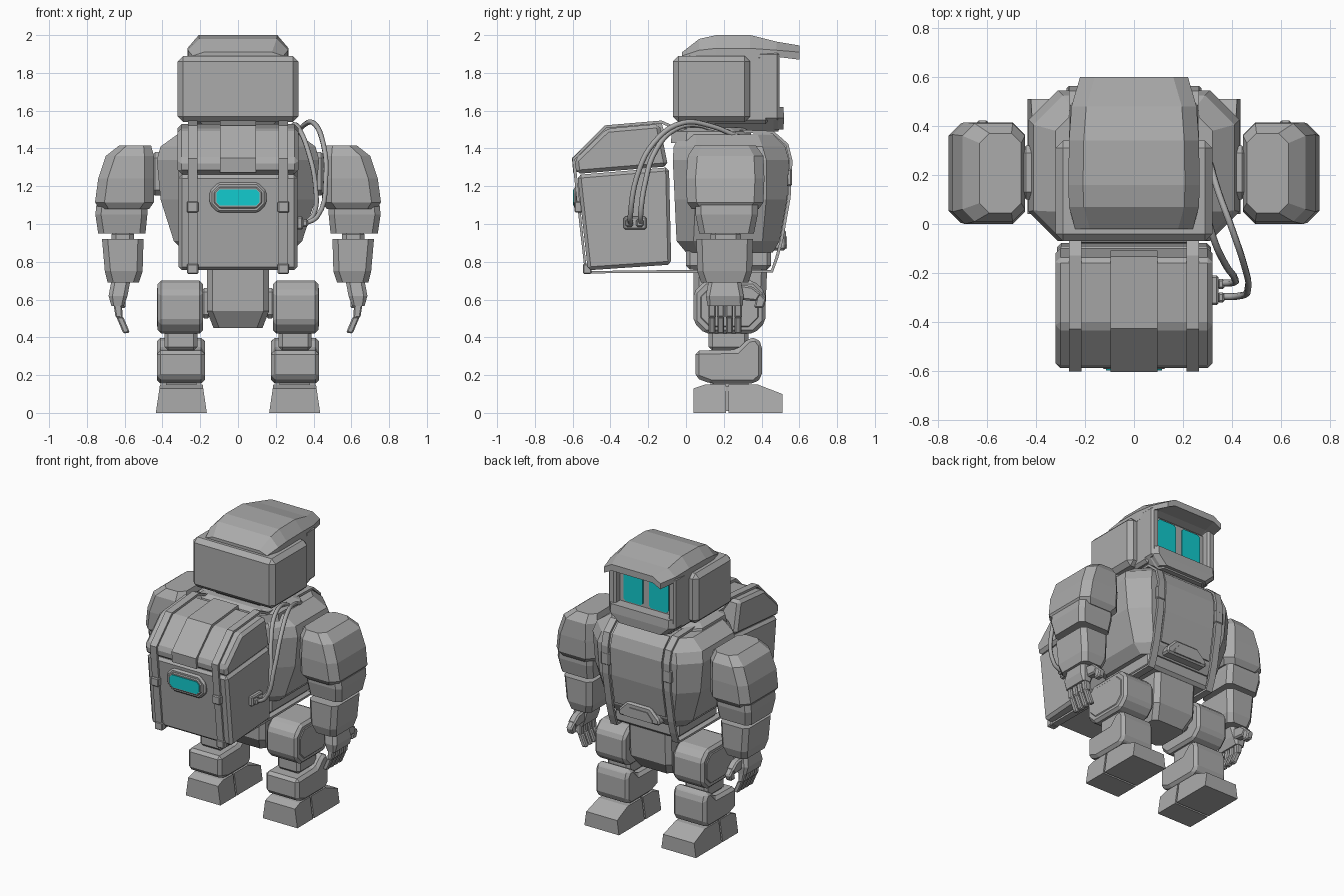
import bpy, bmesh, math
from mathutils import Vector


def material(name, col):
    m = bpy.data.materials.new(name)
    m.diffuse_color = (*col, 1)
    return m


GREY = material("grey_shell", (0.41, 0.41, 0.41))
CYAN = material("cyan_glow", (0.006, 0.60, 0.62))


def finish(name, bm, mat=GREY, bevel=0, mirror=False):
    bmesh.ops.recalc_face_normals(bm, faces=bm.faces)
    if bevel:
        edges = [e for e in bm.edges if e.is_manifold and e.calc_face_angle() > 0.3]
        bmesh.ops.bevel(bm, geom=edges, offset=bevel, segments=1, affect='EDGES', clamp_overlap=True)
    me = bpy.data.meshes.new(name)
    bm.to_mesh(me)
    bm.free()
    me.materials.append(mat)
    ob = bpy.data.objects.new(name, me)
    bpy.context.collection.objects.link(ob)
    if mirror:
        ob.modifiers.new("mirror", 'MIRROR').use_mirror_merge = False
    return ob


def loft(name, rings, **kw):
    bm = bmesh.new()
    rs = [[bm.verts.new(p) for p in r] for r in rings]
    n = len(rs[0])
    for a, b in zip(rs, rs[1:]):
        for i in range(n):
            j = (i + 1) % n
            bm.faces.new((a[i], a[j], b[j], b[i]))
    bm.faces.new(rs[0])
    bm.faces.new(rs[-1])
    return finish(name, bm, **kw)


def octo(a0, a1, b0, b1, c):
    return [(a0 + c, b0), (a1 - c, b0), (a1, b0 + c), (a1, b1 - c),
            (a1 - c, b1), (a0 + c, b1), (a0, b1 - c), (a0, b0 + c)]


def ring(z, x0, x1, y0, y1, c):
    return [(x, y, z) for x, y in octo(x0, x1, y0, y1, c)]


def prism(name, pts, lo, hi, axis='x', **kw):
    place = {'x': lambda p, d: (d, *p), 'y': lambda p, d: (p[0], d, p[1])}[axis]
    return loft(name, [[place(p, d) for p in pts] for d in (lo, hi)], **kw)


def box(name, x0, x1, y0, y1, z0, z1, **kw):
    return prism(name, [(y0, z0), (y1, z0), (y1, z1), (y0, z1)], x0, x1, **kw)


def strip(name, path, x0, x1, t, closed=False, mirror=False):
    bm = bmesh.new()
    vs = [[bm.verts.new((x, *p)) for x in (x0, x1)] for p in path]
    for a, b in zip(vs, vs[1:] + (vs[:1] if closed else [])):
        bm.faces.new((a[0], a[1], b[1], b[0]))
    ob = finish(name, bm, mirror=mirror)
    s = ob.modifiers.new("thickness", 'SOLIDIFY')
    s.thickness, s.offset = t, 0


def cable(name, pts, r):
    cu = bpy.data.curves.new(name, 'CURVE')
    cu.dimensions, cu.bevel_depth, cu.bevel_resolution, cu.resolution_u = '3D', r, 1, 5
    cu.use_fill_caps = True
    sp = cu.splines.new('BEZIER')
    sp.bezier_points.add(len(pts) - 1)
    for bp, p in zip(sp.bezier_points, pts):
        bp.co = p
        bp.handle_left_type = bp.handle_right_type = 'AUTO'
    cu.materials.append(GREY)
    bpy.context.collection.objects.link(bpy.data.objects.new(name, cu))


# Head: core, wrap-around band, jaw, face frame and eyes
box("head_core", -.262, .262, 0, .44, 1.53, 1.9, bevel=.02)
box("head_band", -.32, .32, -.07, .34, 1.54, 1.89, bevel=.03)
loft("jaw", [ring(1.49, -.19, .19, .02, .49, .04), ring(1.56, -.26, .26, -.03, .5, .04)])
loft("chin", [ring(1.5, -.19, .19, .3, .515, .03), ring(1.56, -.255, .255, .3, .52, .03),
              ring(1.62, -.255, .255, .3, .515, .03)])
box("face_side", .205, .262, .38, .495, 1.55, 1.91, bevel=.012, mirror=True)
prism("eye", octo(.025, .175, 1.63, 1.87, .015), .438, .447, axis='y', mat=CYAN, mirror=True)


# Head cap: arched sections along y, ending in the visor
def arch(y, zb, zt, w, drop, hollow):
    s = w - .06
    return [(x, y, z) for x, z in ((-w, zb), (-w, zt - drop), (-s, zt), (s, zt),
                                   (w, zt - drop), (w, zb), (s, zb + hollow), (-s, zb + hollow))]


loft("head_cap", [arch(-.02, 1.86, 1.91, .24, .02, .01), arch(.07, 1.86, 1.98, .265, .06, .01),
                  arch(.16, 1.86, 2.0, .268, .07, .01), arch(.34, 1.86, 2.0, .265, .07, .01),
                  arch(.48, 1.885, 1.965, .255, .045, .02), arch(.6, 1.87, 1.945, .22, .035, .03)])

# Torso, collar, waist and pelvis
loft("torso", [ring(.85, -.28, .28, 0, .46, .06), ring(.91, -.34, .34, -.05, .495, .09),
               ring(1.13, -.41, .41, -.06, .535, .11), ring(1.34, -.43, .43, -.07, .545, .12),
               ring(1.41, -.41, .41, -.065, .525, .12), ring(1.475, -.32, .32, -.03, .46, .08)])
loft("collar", [ring(1.43, -.32, .32, -.08, .36, .08), ring(1.49, -.31, .31, -.075, .34, .08),
                ring(1.51, -.27, .27, -.04, .3, .07)])
strip("chest_panel", [(.46, 1.475), (.525, 1.415), (.548, 1.335), (.538, 1.14), (.5, .93)], -.2, .2, .02)
prism("belly_plate", [(-.16, .86), (.16, .86), (.16, .9), (.09, .97), (-.09, .97), (-.16, .9)],
      .44, .53, axis='y', bevel=.012)
prism("belly_inset", [(-.11, .87), (.11, .87), (.11, .89), (.07, .935), (-.07, .935), (-.11, .89)],
      .5, .536, axis='y')
box("waist", -.25, .25, 0, .45, .76, .88, bevel=.02)
loft("pelvis", [ring(.45, -.13, .13, .1, .36, .03), ring(.54, -.165, .165, .04, .42, .03),
                ring(.77, -.165, .165, .04, .43, .03)])

# Backpack with lid, latch band and lit display
prism("backpack_body", [(-.575, 1.26), (-.09, 1.3), (-.078, .785), (-.52, .755)], -.315, .315, bevel=.018)
prism("backpack_lid", [(-.58, 1.265), (-.59, 1.34), (-.42, 1.505), (-.14, 1.53), (-.095, 1.305)],
      -.32, .32, bevel=.02)
strip("lid_latch", [(-.585, 1.275), (-.592, 1.345), (-.422, 1.51), (-.14, 1.537), (-.12, 1.46)], -.095, .095, .025)
prism("display_frame", octo(-.15, .15, 1.06, 1.22, .045), -.583, -.53, axis='y', bevel=.012)
prism("display_rim", octo(-.128, .128, 1.083, 1.197, .03), -.592, -.57, axis='y', bevel=.006)
prism("display", octo(-.115, .115, 1.097, 1.183, .02), -.597, -.589, axis='y', mat=CYAN)

# Carrying straps: one closed loop per side round backpack and torso
strip("strap", [(-.53, .745), (-.586, 1.265), (-.595, 1.345), (-.425, 1.515), (-.13, 1.54), (-.04, 1.5),
                (.3, 1.49), (.46, 1.485), (.535, 1.42), (.556, 1.335), (.546, 1.14), (.505, .91),
                (.48, .82), (.455, .75), (-.08, .748)], .215, .265, .016, closed=True, mirror=True)
box("strap_clip", .21, .27, -.59, -.55, 1.06, 1.12, bevel=.006, mirror=True)
box("strap_end", .21, .27, -.545, -.5, .735, .79, bevel=.006, mirror=True)
box("chest_buckle", .205, .275, .52, .562, 1.2, 1.29, bevel=.008, mirror=True)

# Socket and the two cables on one side
box("cable_socket", .31, .345, -.33, -.21, .97, 1.04, bevel=.008)
for i, y in enumerate((-.3, -.245)):
    box(f"cable_plug_{i}", .34, .37, y - .02, y + .02, .985, 1.025, bevel=.008)
cable("outer_cable", [(.35, -.295, 1.0), (.42, -.295, 1.04), (.465, -.26, 1.25), (.45, -.17, 1.43),
                      (.4, -.02, 1.535), (.345, .13, 1.52), (.3, .28, 1.46)], .014)
cable("inner_cable", [(.35, -.24, 1.0), (.4, -.24, 1.05), (.41, -.22, 1.2), (.37, -.16, 1.39),
                      (.325, -.06, 1.5), (.295, .06, 1.525), (.28, .2, 1.47)], .014)

# Arms
box("shoulder_joint", .38, .47, .1, .32, 1.15, 1.38, bevel=.03, mirror=True)
loft("shoulder", [ring(1.08, .47, .735, .03, .385, .05), ring(1.115, .445, .757, .005, .41, .05),
                  ring(1.24, .445, .74, 0, .415, .05), ring(1.36, .445, .7, .01, .41, .05),
                  ring(1.415, .46, .63, .045, .37, .04)], mirror=True)
loft("upper_arm", [ring(.95, .49, .74, .07, .36, .03), ring(1.05, .48, .755, .05, .38, .03),
                   ring(1.1, .48, .75, .05, .38, .03)], mirror=True)
box("elbow", .55, .67, .13, .29, .88, .97, bevel=.025, mirror=True)
loft("forearm", [ring(.69, .525, .69, .08, .33, .03), ring(.75, .505, .705, .06, .35, .03),
                 ring(.92, .5, .72, .055, .355, .03)], mirror=True)
loft("palm", [ring(.565, .605, .67, .115, .3, .012), ring(.62, .585, .685, .105, .305, .02),
              ring(.7, .57, .67, .12, .29, .02)], mirror=True)

# Fingers and thumb
for i in range(4):
    y = .138 + .046 * i
    prism(f"finger_upper_{i}", [(.66, .58), (.648, .505), (.61, .5), (.615, .58)],
          y - .02, y + .02, axis='y', bevel=.007, mirror=True)
    prism(f"finger_lower_{i}", [(.645, .51), (.607, .42), (.572, .425), (.608, .51)],
          y - .018, y + .018, axis='y', bevel=.007, mirror=True)
prism("thumb_base", [(.28, .68), (.35, .67), (.4, .63), (.375, .59), (.28, .6)], .59, .645,
      bevel=.01, mirror=True)
prism("thumb_tip", [(.38, .645), (.425, .6), (.41, .555), (.36, .555), (.37, .6)], .595, .64,
      bevel=.008, mirror=True)

# Legs
box("hip_joint", .14, .2, .14, .32, .5, .66, bevel=.02, mirror=True)
prism("thigh", octo(.04, .42, .42, .7, .06), .185, .425, bevel=.018, mirror=True)
prism("thigh_plate", octo(.075, .385, .455, .665, .05), .41, .43, bevel=.006, mirror=True)
box("knee", .215, .39, .12, .33, .33, .45, bevel=.02, mirror=True)
prism("shin", [(.05, .33), (.27, .335), (.33, .395), (.375, .4), (.403, .36), (.403, .19),
               (.365, .155), (.13, .155), (.05, .185)], .175, .43, bevel=.02, mirror=True)


# Feet: heel and toe blocks, narrower at the top
def foot(name, prof):
    rings = []
    for s in (-1, 1):
        rings.append([(.3 + s * (.135 - .022 * z / .15), y, z) for y, z in prof])
    loft(name, rings, mirror=True)


foot("heel", [(.04, 0), (.04, .13), (.1, .15), (.212, .15), (.212, 0)])
foot("toe", [(.225, 0), (.225, .15), (.38, .15), (.51, .1), (.51, 0)])
box("foot_core", .19, .41, .2, .24, .01, .14, mirror=True)
box("ankle", .22, .38, .13, .33, .13, .18, mirror=True)
